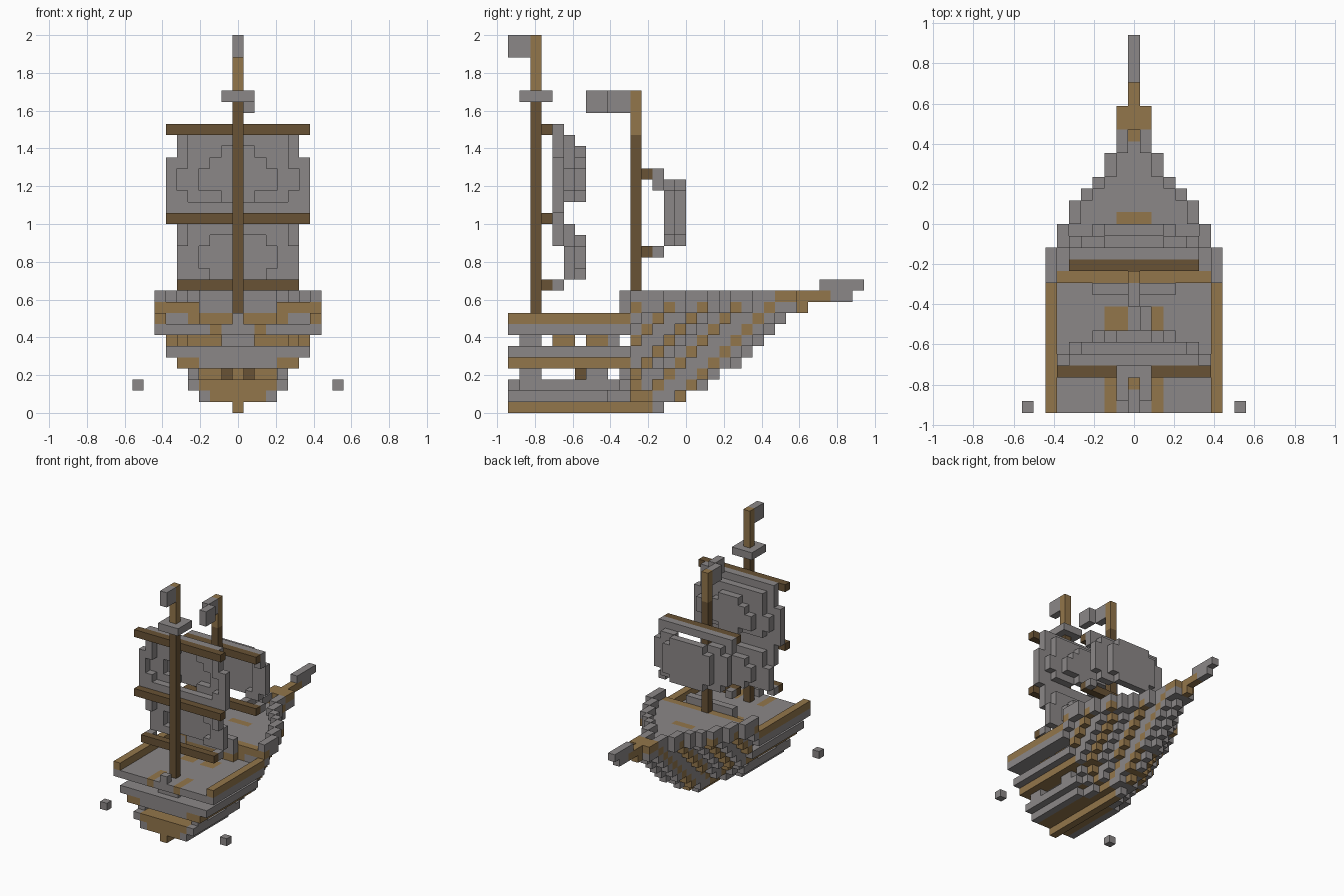
import bpy
import bmesh
from mathutils import Vector

if "Cube" in bpy.data.objects:
    bpy.data.objects.remove(bpy.data.objects["Cube"])

U = 1 / 17          # edge of one block
GREY, BROWN, DARK = range(3)


def material(name, rgb):
    m = bpy.data.materials.new(name)
    m.use_nodes = True
    m.diffuse_color = (*rgb, 1)
    m.node_tree.nodes["Principled BSDF"].inputs["Base Color"].default_value = (*rgb, 1)
    return m


MATS = [material("weathered grey", (0.26, 0.245, 0.245)),
        material("light timber", (0.29, 0.18, 0.07)),
        material("dark timber", (0.14, 0.085, 0.035))]

DIRS = [Vector(d) for d in ((1, 0, 0), (-1, 0, 0), (0, 1, 0), (0, -1, 0), (0, 0, 1), (0, 0, -1))]


def build(name, cells):
    """Turn a dict of block -> colour into one mesh with only outer faces."""
    bm = bmesh.new()
    corners = {}

    def corner(p):
        key = tuple(round(c * 2) for c in p)
        if key not in corners:
            corners[key] = bm.verts.new((p.x * U, (p.y - 15.5) * U, (p.z + 0.5) * U))
        return corners[key]

    for cell, colour in cells.items():
        c = Vector(cell)
        for d in DIRS:
            if tuple(int(v) for v in c + d) in cells:
                continue
            a = Vector((d.y, d.z, d.x))
            b = d.cross(a)
            quad = [c + (d + s * a + t * b) / 2 for s, t in ((-1, -1), (1, -1), (1, 1), (-1, 1))]
            face = bm.faces.new([corner(p) for p in quad])
            face.material_index = colour
    mesh = bpy.data.meshes.new(name)
    bm.to_mesh(mesh)
    bm.free()
    for m in MATS:
        mesh.materials.append(m)
    ob = bpy.data.objects.new(name, mesh)
    bpy.context.collection.objects.link(ob)
    return ob


def box(cells, xs, ys, zs, colour):
    """Fill an inclusive range of blocks."""
    for i in range(xs[0], xs[1] + 1):
        for j in range(ys[0], ys[1] + 1):
            for k in range(zs[0], zs[1] + 1):
                cells[i, j, k] = colour


# Hull form: half widths per layer, deck outline along the length, bow end per layer
BASE = [0, 3, 4, 5, 5, 6, 6, 7, 7, 7, 7]
PLAN = [(14, 7), (16, 6), (18, 5), (19, 4), (20, 3), (22, 2), (26, 1), (99, 0)]
END = [14, 16, 18, 19, 21, 22, 23, 24, 25, 27, 27]


def half_width(j, k):
    if j >= END[k]:
        return -1
    shifted = j + 27 - END[k]
    return min(BASE[k], next(w for limit, w in PLAN if shifted < limit))


hull = {}
for k in range(10):
    for j in range(END[k]):
        w = half_width(j, k)
        aft = j < 11
        if aft and (k in (3, 6, 9) and not (k == 3 and j == 10)):
            continue                       # open gun decks
        for i in range(-w, w + 1):
            edge = abs(i) == w
            if aft and k == 8 and not edge:
                continue                   # open main deck inside the rails
            if aft:
                colour = BROWN if k in (0, 4, 8) or (k < 4 and not edge) else GREY
                if k == 4 and abs(i) <= 3:
                    colour = GREY
            elif k == 0:
                colour = BROWN if j < 13 else GREY
            elif k == 9 and j > 11 and half_width(j, 10) > 1:
                colour = BROWN if edge and (j - k) % 3 == 2 else GREY
            else:
                colour = BROWN if (j - k) % 3 == 2 or (j == 11 and abs(i) < 5) else GREY
            hull[i, j, k] = colour
box(hull, (-1, 1), (16, 16), (9, 9), BROWN)        # fore deck hatch
box(hull, (-3, 3), (11, 11), (9, 9), BROWN)
box(hull, (-2, 2), (7, 8), (7, 7), BROWN)          # main deck hatch
box(hull, (0, 0), (7, 8), (7, 7), GREY)
for s in (-2, 2):
    box(hull, (s, s), (0, 2), (7, 7), BROWN)       # stern deck planks
build("hull", hull)

# Posts between the open gun decks
posts = {}
for s in (-1, 1):
    for j in (1, 2, 7, 8):
        posts[s * 4, j, 3] = GREY
    posts[s, 6, 3] = DARK
    for j in (4, 5, 7, 8):
        posts[s * 5, j, 6] = BROWN
    posts[s * 5, 9, 6] = GREY
    posts[s, 0, 2] = DARK
box(posts, (-1, 1), (1, 2), (6, 6), GREY)
posts[0, 0, 8] = GREY
build("gun_deck_posts", posts)

# Bulwark around the raised fore deck
rail = {}
for j in range(11, 24):
    w = half_width(j, 10)
    for i in range(-w, w + 1):
        if abs(i) == w or abs(i) > half_width(j + 1, 10):
            rail[i, j, 10] = GREY
box(rail, (-3, 3), (10, 10), (9, 10), GREY)
box(rail, (-3, 3), (10, 10), (8, 8), BROWN)
build("fore_deck_rail", rail)

# Bowsprit
sprit = {}
box(sprit, (-1, 1), (24, 25), (10, 10), BROWN)
box(sprit, (0, 0), (26, 28), (10, 10), BROWN)
box(sprit, (0, 0), (29, 30), (10, 10), GREY)
box(sprit, (0, 0), (28, 31), (11, 11), GREY)
build("bowsprit", sprit)

# Masts: name, position, foot, start of light top, top
for name, j, foot, light, top in (("main_mast", 2, 6, 28, 33), ("fore_mast", 11, 10, 25, 28)):
    mast = {}
    box(mast, (0, 0), (j, j), (foot, light - 1), DARK)
    box(mast, (0, 0), (j, j), (light, top), BROWN)
    build(name, mast)

# Crow's nest and flags
nest = {}
box(nest, (-1, 1), (1, 3), (28, 28), GREY)
del nest[0, 2, 28]
build("lookout_nest", nest)
flag = {}
box(flag, (0, 0), (0, 1), (32, 33), GREY)
build("main_flag", flag)
flag = {}
box(flag, (0, 0), (9, 10), (27, 28), GREY)
box(flag, (1, 1), (7, 8), (27, 28), GREY)
build("fore_flag", flag)

# Yards
for name, w, j, k in (("main_top_yard", 6, 3, 25), ("main_middle_yard", 6, 3, 17),
                      ("main_lower_yard", 5, 3, 11), ("fore_top_yard", 5, 12, 21),
                      ("fore_lower_yard", 5, 12, 14)):
    yard = {}
    box(yard, (-w, w), (j, j), (k, k), DARK)
    build(name, yard)


def sail(name, layers):
    """Billowed sail, one block thick; later layers push areas forward."""
    depth = {}
    for w, low, high, j in layers:
        for i in range(-w, w + 1):
            for k in range(low, high + 1):
                depth[i, k] = j
    build(name, {(i, j, k): GREY for (i, k), j in depth.items()})


sail("main_top_sail", [(5, 17, 25, 4), (6, 18, 22, 4), (4, 19, 24, 5), (5, 20, 21, 5),
                       (1, 19, 23, 6), (2, 20, 22, 6), (3, 20, 21, 6)])
sail("main_lower_sail", [(5, 15, 17, 4), (4, 12, 16, 5), (5, 12, 14, 5),
                         (2, 12, 15, 6), (3, 13, 14, 6)])
sail("fore_sail", [(5, 20, 21, 13), (4, 15, 20, 14), (5, 16, 19, 14),
                   (2, 15, 20, 15), (3, 16, 19, 15)])

# Sail ties at the lower yards
ties = {}
for s in (-1, 1):
    ties[s * 5, 4, 11] = GREY
    ties[s * 5, 13, 14] = GREY
build("sail_ties", ties)

# Loose shot beside the stern
for side, i in (("left", 9), ("right", -9)):
    build(side + "_shot", {(i, 0, 2): GREY})
